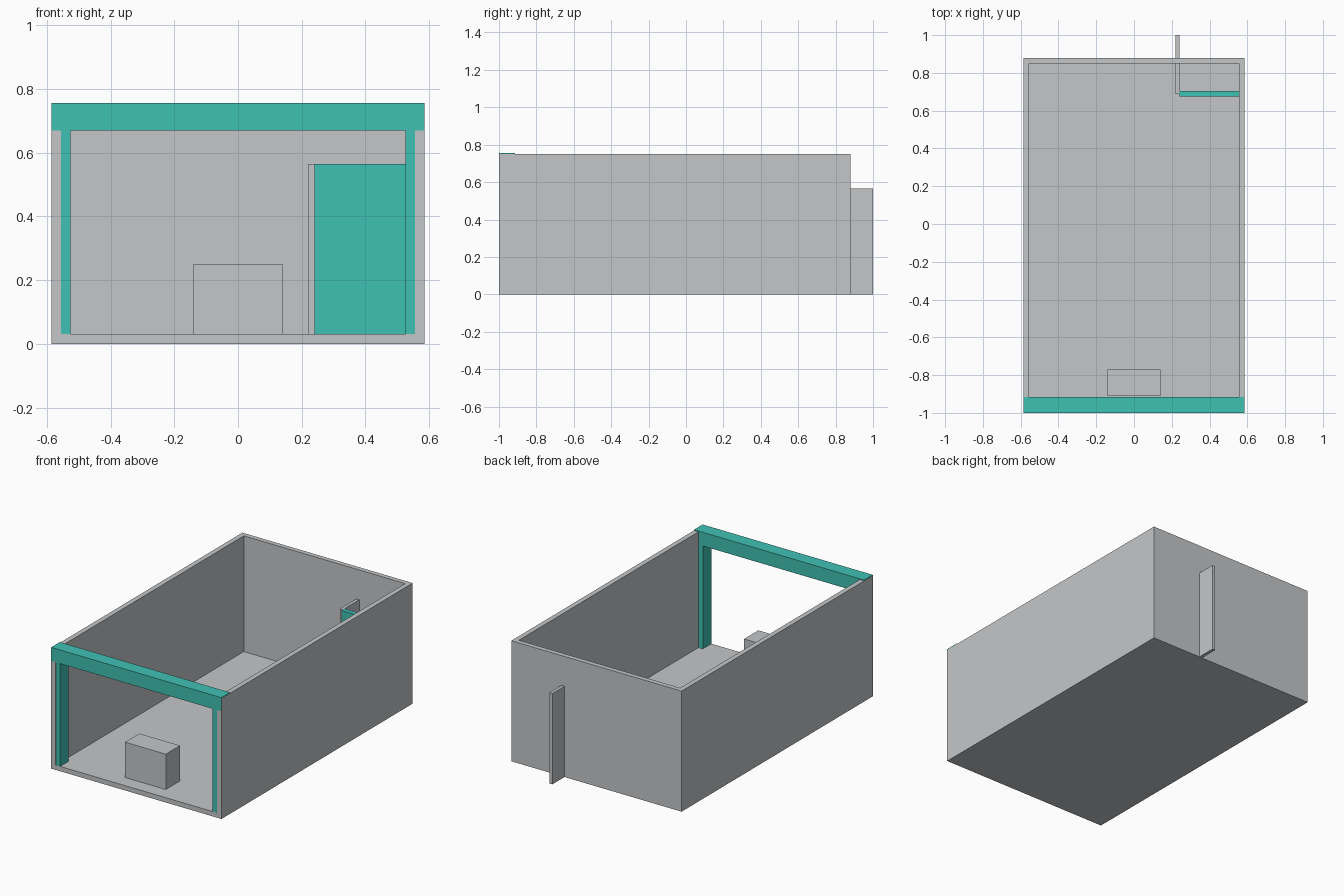
import bpy
import bmesh

if "Cube" in bpy.data.objects:
    bpy.data.objects.remove(bpy.data.objects["Cube"])


def material(name, rgb):
    m = bpy.data.materials.new(name)
    m.diffuse_color = (*rgb, 1.0)
    m.use_nodes = True
    m.node_tree.nodes["Principled BSDF"].inputs["Base Color"].default_value = m.diffuse_color
    return m


GREY = material("light_grey", (0.55, 0.565, 0.58))
TEAL = material("teal", (0.051, 0.535, 0.455))


def box(name, x, y, z, mat):
    """Axis-aligned box from (min, max) ranges."""
    bm = bmesh.new()
    bmesh.ops.create_cube(bm, size=1.0)
    for v in bm.verts:
        v.co = [r[0] if c < 0 else r[1] for c, r in zip(v.co, (x, y, z))]
    me = bpy.data.meshes.new(name)
    bm.to_mesh(me)
    bm.free()
    me.materials.append(mat)
    ob = bpy.data.objects.new(name, me)
    bpy.context.collection.objects.link(ob)
    return ob


# Room shell: floor, two side walls and back wall, open at front and top
shell = box("room_shell", (-0.586, 0.586), (-0.999, 0.88), (0, 0.75), GREY)
cutter = box("shell_cutter", (-0.555, 0.555), (-1.2, 0.85), (0.03, 1.0), GREY)
cutter.hide_render = True
cutter.hide_viewport = True
cut = shell.modifiers.new("hollow", 'BOOLEAN')
cut.operation = 'DIFFERENCE'
cut.solver = 'EXACT'
cut.object = cutter

# Front frame: two posts set into the walls, and a beam across the top
for side, s in (("left", -1), ("right", 1)):
    box(side + "_post", sorted((s * 0.525, s * 0.5855)), (-0.9985, -0.915),
        (0.0005, 0.68), TEAL)
box("front_beam", (-0.5855, 0.5855), (-1.0, -0.915), (0.67, 0.755), TEAL)

# Counter block just inside the opening
box("counter", (-0.14, 0.14), (-0.91, -0.77), (0.01, 0.25), GREY)

# Corner partition: teal front panel and grey side panel passing the back wall
box("partition_front", (0.24, 0.555), (0.675, 0.705), (0.0005, 0.565), TEAL)
box("partition_side", (0.22, 0.24), (0.688, 1.0), (0, 0.565), GREY)
